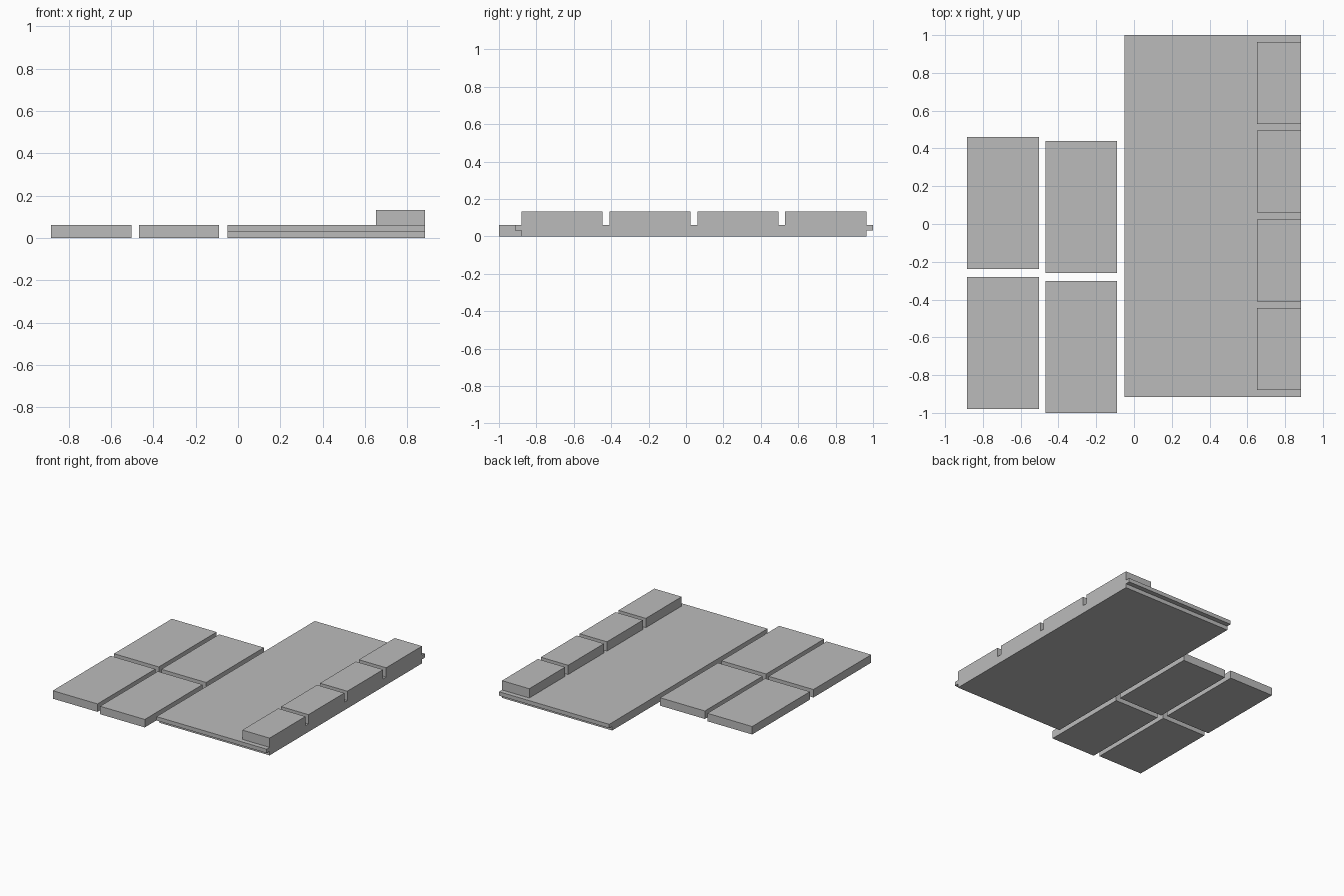
import bpy
import bmesh
from mathutils import Vector

cube = bpy.data.objects.get("Cube")
if cube:
    bpy.data.objects.remove(cube, do_unlink=True)

# Single plain grey
grey = bpy.data.materials.new("plain_grey")
grey.use_nodes = True
color = (0.5, 0.5, 0.5, 1.0)
grey.diffuse_color = color
grey.node_tree.nodes["Principled BSDF"].inputs["Base Color"].default_value = color


def extrude_profile(name, profile, x0, x1):
    """Extrude a closed (y, z) profile from x0 to x1."""
    bm = bmesh.new()
    face = bm.faces.new([bm.verts.new((x0, y, z)) for y, z in profile])
    grown = bmesh.ops.extrude_face_region(bm, geom=[face])
    moved = [v for v in grown["geom"] if isinstance(v, bmesh.types.BMVert)]
    bmesh.ops.translate(bm, vec=Vector((x1 - x0, 0, 0)), verts=moved)
    bmesh.ops.recalc_face_normals(bm, faces=bm.faces)
    mesh = bpy.data.meshes.new(name)
    bm.to_mesh(mesh)
    bm.free()
    mesh.materials.append(grey)
    obj = bpy.data.objects.new(name, mesh)
    bpy.context.collection.objects.link(obj)
    return obj


def box(name, x0, x1, y0, y1, z0, z1):
    return extrude_profile(name, [(y0, z0), (y1, z0), (y1, z1), (y0, z1)], x0, x1)


THICK, STEP, TOP = 0.061, 0.031, 0.132
RIGHT = 0.883

# Large slab with an overhanging lip along its front and back ends
FRONT, BACK, LIP = -0.915, 1.0, 0.036
slab_profile = [
    (FRONT + LIP, 0), (BACK - LIP, 0), (BACK - LIP, STEP), (BACK, STEP),
    (BACK, THICK), (FRONT, THICK), (FRONT, STEP), (FRONT + LIP, STEP),
]
extrude_profile("base_slab", slab_profile, -0.05, RIGHT)

# Row of raised blocks along the slab's outer edge
GAP = 0.036
length = (BACK - FRONT - 2 * LIP - 3 * GAP) / 4
for i in range(4):
    y = FRONT + LIP + i * (length + GAP)
    box(f"edge_block_{i + 1}", 0.652, RIGHT, y, y + length, THICK, TOP)

# Two columns of loose flat panels
PANEL_W, PANEL_L, PANEL_GAP = 0.379, 0.699, 0.042
for column, x, start in (("outer", -RIGHT, -0.979), ("inner", -0.468, -1.0)):
    for i, row in enumerate(("front", "back")):
        y = start + i * (PANEL_L + PANEL_GAP)
        box(f"{column}_{row}_panel", x, x + PANEL_W, y, y + PANEL_L, 0, THICK)
